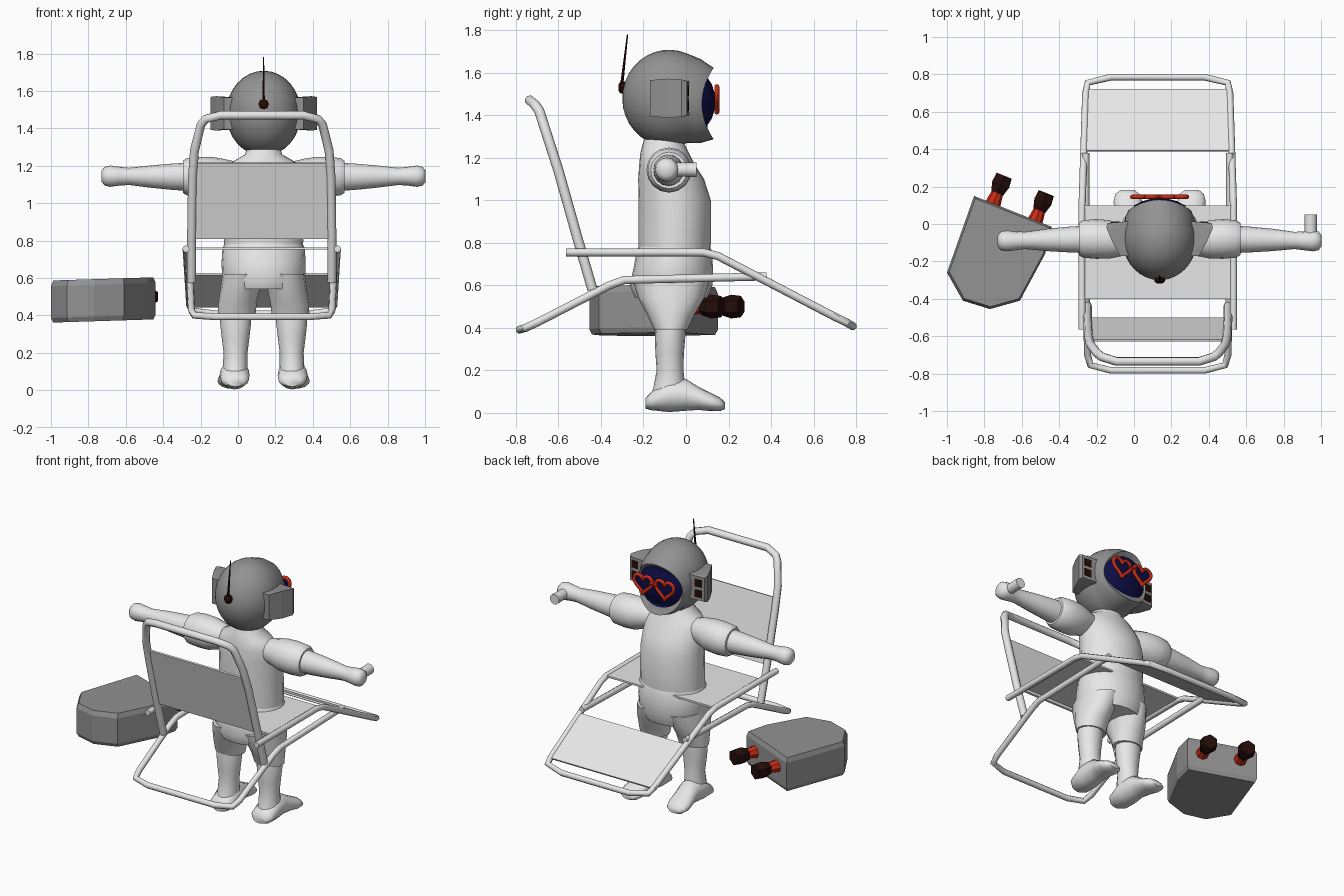
import bpy, bmesh, math
from mathutils import Vector

if "Cube" in bpy.data.objects:
    bpy.data.objects.remove(bpy.data.objects["Cube"])

CX = 0.137  # centre line of the figure and chair


def mat(name, col):
    m = bpy.data.materials.new(name)
    m.diffuse_color = (*col, 1)
    m.use_nodes = True
    m.node_tree.nodes["Principled BSDF"].inputs["Base Color"].default_value = m.diffuse_color
    return m


WHITE = mat("white", (0.8, 0.8, 0.8))
GREY = mat("grey", (0.29, 0.29, 0.29))
BLUE = mat("dark_blue", (0.004, 0.004, 0.06))
RED = mat("red", (0.6, 0.025, 0.008))
BROWN = mat("dark_brown", (0.018, 0.004, 0.003))


def finish(name, bm, mats, smooth=None):
    bmesh.ops.recalc_face_normals(bm, faces=bm.faces)
    me = bpy.data.meshes.new(name)
    bm.to_mesh(me)
    bm.free()
    ob = bpy.data.objects.new(name, me)
    bpy.context.collection.objects.link(ob)
    for m in mats:
        me.materials.append(m)
    if smooth:
        bpy.ops.object.select_all(action='DESELECT')
        ob.select_set(True)
        bpy.context.view_layer.objects.active = ob
        bpy.ops.object.shade_smooth_by_angle(angle=math.radians(smooth))
    return ob


def skin(bm, rings, first_cap=True, last_cap=True):
    """Bridge rings of points; returns the faces of each band."""
    vs = [[bm.verts.new(p) for p in r] for r in rings]
    n = len(vs[0])
    bands = [[bm.faces.new((a[i], a[(i + 1) % n], b[(i + 1) % n], b[i])) for i in range(n)]
             for a, b in zip(vs, vs[1:])]
    if first_cap:
        bm.faces.new(vs[0])
    if last_cap:
        bands.append([bm.faces.new(vs[-1])])
    return bands


def loft(name, axis, rows, m=WHITE, n=16, angle=50):
    """Ellipse sections (position, centre u, centre v, radius u, radius v) along an axis."""
    rings = []
    for t, u, v, ru, rv in rows:
        ring = []
        for i in range(n):
            a = math.tau * i / n
            p, q = u + ru * math.cos(a), v + rv * math.sin(a)
            ring.append({'x': (t, p, q), 'y': (p, t, q), 'z': (p, q, t)}[axis])
        rings.append(ring)
    bm = bmesh.new()
    skin(bm, rings)
    return finish(name, bm, [m], angle)


def rod(name, a, b, r1, r2, m, n=8, angle=None):
    a, b = Vector(a), Vector(b)
    bm = bmesh.new()
    bmesh.ops.create_cone(bm, cap_ends=True, segments=n, radius1=r1, radius2=r2, depth=(b - a).length)
    bmesh.ops.rotate(bm, verts=bm.verts, matrix=(b - a).to_track_quat('Z', 'Y').to_matrix())
    bmesh.ops.translate(bm, verts=bm.verts, vec=(a + b) / 2)
    return finish(name, bm, [m], angle)


def tube(name, pts, r, m=WHITE, cyclic=False):
    cu = bpy.data.curves.new(name, 'CURVE')
    cu.dimensions = '3D'
    cu.bevel_depth, cu.bevel_resolution, cu.use_fill_caps = r, 2, True
    sp = cu.splines.new('POLY')
    sp.points.add(len(pts) - 1)
    for p, co in zip(sp.points, pts):
        p.co = (*co, 1)
    sp.use_cyclic_u = cyclic
    ob = bpy.data.objects.new(name, cu)
    bpy.context.collection.objects.link(ob)
    cu.materials.append(m)
    bpy.ops.object.select_all(action='DESELECT')
    ob.select_set(True)
    bpy.context.view_layer.objects.active = ob
    bpy.ops.object.convert(target='MESH')
    bpy.ops.object.shade_smooth_by_angle(angle=math.radians(50))


def hull(name, pts, m):
    bm = bmesh.new()
    for p in pts:
        bm.verts.new(p)
    bmesh.ops.convex_hull(bm, input=bm.verts)
    return finish(name, bm, [m])


# --- Folding chair: U shaped tubes given as half paths (half width, y, z) ---
def u_tube(name, half, r=0.02, cx=0.127):
    tube(name, [(cx - w, y, z) for w, y, z in half] + [(cx + w, y, z) for w, y, z in half[::-1]], r)


u_tube("backrest_frame", [(.375, -.44, .58), (.375, -.51, .82), (.37, -.60, 1.14), (.36, -.645, 1.28),
                          (.325, -.69, 1.42), (.30, -.71, 1.45), (.22, -.735, 1.47)], 0.024)
u_tube("rear_leg_frame", [(.385, .38, .642), (.385, -.29, .625), (.383, -.36, .60), (.375, -.70, .425),
                          (.36, -.755, .40), (.25, -.783, .392)], 0.019)
u_tube("seat_frame", [(.405, -.565, .755), (.405, .08, .755), (.403, .15, .738), (.385, .70, .452),
                      (.375, .755, .425), (.25, .785, .408)], 0.019)


def panel(name, w, a, b):
    d = Vector((0, b[0] - a[0], b[1] - a[1])).normalized()
    nrm = Vector((0, -d.z, d.y)) * 0.006
    hull(name, [Vector((0.127 + s * w, y, z)) + nrm * k
                for s in (-1, 1) for y, z in (a, b) for k in (-1, 1)], WHITE)


panel("backrest_fabric", .378, (-.507, .81), (-.622, 1.215))
panel("seat_fabric", .405, (-.40, .758), (.10, .758))
panel("leg_rest_fabric", .40, (.39, .62), (.72, .447))

# --- Body ---
loft("torso", 'z', [(.70, CX, -.055, .21, .165), (.80, CX, -.053, .212, .17), (1.0, CX, -.053, .208, .17),
                    (1.1, CX, -.07, .205, .155), (1.17, CX, -.09, .20, .13), (1.22, CX, -.10, .17, .115),
                    (1.26, CX, -.105, .10, .10), (1.32, CX, -.105, .08, .08)], n=24)
loft("shorts_hips", 'z', [(.54, CX, -.07, .20, .17), (.60, CX, -.07, .222, .195), (.68, CX, -.06, .225, .187),
                          (.76, CX, -.055, .22, .177), (.79, CX, -.055, .205, .165)], n=24)
for s, side in ((-1, "left"), (1, "right")):
    def X(d):
        return CX + s * d
    loft(side + "_shorts_leg", 'z', [(.39, X(.145), -.072, .10, .078), (.46, X(.14), -.072, .103, .11),
                                     (.54, X(.125), -.07, .106, .155), (.62, X(.11), -.07, .11, .18)])
    loft(side + "_leg", 'z', [(.44, X(.148), -.072, .08, .07), (.36, X(.15), -.075, .083, .072),
                              (.28, X(.15), -.077, .074, .067), (.20, X(.15), -.075, .064, .063),
                              (.12, X(.152), -.078, .066, .075), (.05, X(.154), -.09, .07, .085)])
    loft(side + "_foot", 'y', [(-.19, X(.152), .045, .045, .025), (-.165, X(.154), .055, .075, .042),
                               (-.08, X(.155), .082, .08, .078), (0, X(.157), .085, .07, .075),
                               (.06, X(.165), .068, .073, .054), (.12, X(.17), .05, .077, .042),
                               (.16, X(.172), .04, .065, .032), (.183, X(.172), .034, .035, .016)])
    loft(side + "_sleeve", 'x', [(X(.14), -.09, 1.15, .07, .07), (X(.22), -.085, 1.148, .09, .09),
                                 (X(.27), -.082, 1.143, .103, .103), (X(.34), -.08, 1.142, .106, .106),
                                 (X(.41), -.08, 1.141, .10, .10), (X(.432), -.08, 1.141, .086, .086)])
    loft(side + "_arm", 'x', [(X(.38), -.082, 1.141, .074, .076), (X(.48), -.083, 1.141, .069, .071),
                              (X(.60), -.085, 1.142, .06, .06), (X(.72), -.088, 1.143, .046, .046),
                              (X(.77), -.09, 1.144, .05, .05), (X(.82), -.09, 1.144, .056, .057),
                              (X(.85), -.09, 1.144, .05, .05), (X(.866), -.09, 1.144, .028, .03)])
    # Ear pad with two dark windows on its forward face
    hull(side + "_ear_pad", [(X(d), y, z) for d, y, h in
                             ((.15, .015, .08), (.278, .005, .08), (.285, -.02, .088), (.255, -.09, .092),
                              (.212, -.17, .085), (.15, -.17, .085)) for z in (1.48 - h, 1.48 + h)], GREY)
    for z in (1.445, 1.515):
        hull(side + "_ear_window", [(X(d), y + (.278 - d) * .078, z + k) for d in (.212, .262)
                                    for y in (.002, .009) for k in (-.024, .024)], BROWN)

rod("thumb", (.945, -.09, 1.144), (.945, .05, 1.144), .032, .034, WHITE, 12, 40)

# --- Helmet: rings from the back pole to the face opening, then the visor ---
N = 32
rings = []


def ring(rx, rz, cz, fy):
    rings.append([(CX + rx * math.cos(a), fy(math.sin(a)), cz + rz * math.sin(a))
                  for a in (math.tau * i / N for i in range(N))])


for k in range(12):
    ph = math.radians(178 - k * 10)
    ring(.2 * math.sin(ph), .228 * math.sin(ph), 1.48, lambda t: -.08 + .22 * math.cos(ph))
ring(.185, .197, 1.467, lambda t: .035 + .035 * t * t)
ring(.166, .168, 1.455, lambda t: .075 + .055 * t * t)
ring(.156, .133, 1.463, lambda t: .068 + .035 * t * t)
for f, y in ((.85, .10), (.6, .122), (.3, .134), (.02, .137)):
    ring(.156 * f, .133 * f, 1.465, lambda t: y)
bm = bmesh.new()
for band in skin(bm, rings)[14:]:
    for f in band:
        f.material_index = 1
finish("helmet", bm, [GREY, BLUE], 35)

# Aerial on the back of the helmet
rod("aerial", (CX, -.305, 1.52), (CX, -.275, 1.78), .008, .003, BROWN, 6)
loft("aerial_base", 'y', [(-.318, CX, 1.53, .014, .014), (-.308, CX, 1.53, .028, .028),
                          (-.28, CX, 1.53, .028, .028)], BROWN, 8, 30)

# --- Heart glasses ---
for s, side in ((-1, "left"), (1, "right")):
    heart = []
    for i in range(28):
        t = math.tau * (i + .5) / 28
        heart.append((CX + s * .08 + .0043 * 16 * math.sin(t) ** 3, .145,
                      1.485 + .0043 * (13 * math.cos(t) - 5 * math.cos(2 * t)
                                       - 2 * math.cos(3 * t) - math.cos(4 * t))))
    tube(side + "_heart_frame", heart, .0115, RED, True)
    bm = bmesh.new()
    skin(bm, [[(x, y, z) for x, _, z in heart] for y in (.139, .146)])
    finish(side + "_heart_lens", bm, [BLUE])
rod("glasses_bridge", (CX - .03, .147, 1.50), (CX + .03, .147, 1.50), .011, .011, RED)

# --- Backpack lying beside the chair, with two nozzles ---
outline = [(-.855, .15), (-.44, -.015), (-.475, -.16), (-.61, -.41), (-.77, -.455), (-.915, -.41), (-1.0, -.26)]
rings = [[(-.72 + (x + .72) * f, -.16 + (y + .16) * f, z + .03 * (x + .72)) for x, y in outline]
         for f, z in ((.955, .37), (1, .395), (1, .565), (.955, .595))]
bm = bmesh.new()
skin(bm, rings)
finish("backpack", bm, [GREY])
d = Vector((.37, .93, 0))
for i, (x, y) in enumerate(((-.755, .105), (-.53, .012))):
    p = Vector((x, y, .50))
    rod("nozzle_neck", p, p + d * .08, .042, .03, RED, 8)
    rod("nozzle_tip", p + d * .065, p + d * .115, .04, .056, BROWN, 6)
    rod("nozzle_end", p + d * .115, p + d * .165, .056, .05, BROWN, 6)
